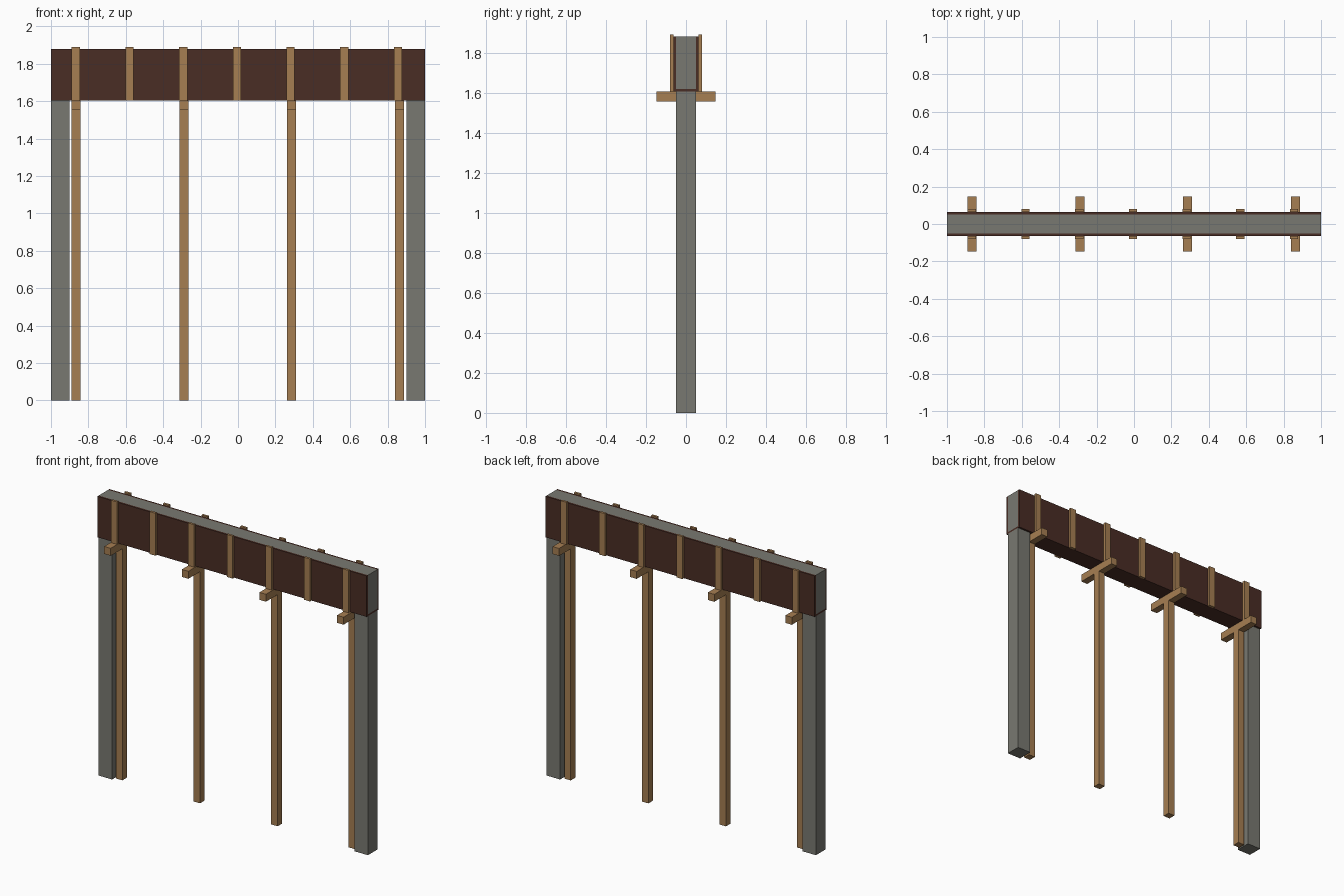
import bpy

cube = bpy.data.objects.get("Cube")
if cube:
    bpy.data.objects.remove(cube, do_unlink=True)


def material(name, rgb):
    mat = bpy.data.materials.new(name)
    mat.use_nodes = True
    colour = (*rgb, 1.0)
    mat.diffuse_color = colour
    mat.node_tree.nodes["Principled BSDF"].inputs["Base Color"].default_value = colour
    return mat


concrete = material("concrete grey", (0.19, 0.19, 0.165))
plywood = material("dark brown plywood", (0.068, 0.026, 0.018))
timber = material("light timber", (0.38, 0.21, 0.085))


def box(name, x, y, z, mat):
    """Box spanning the (min, max) pairs on each axis."""
    spans = (x, y, z)
    bpy.ops.mesh.primitive_cube_add(size=1, location=[(a + b) / 2 for a, b in spans])
    obj = bpy.context.object
    obj.name = name
    obj.scale = [b - a for a, b in spans]
    bpy.ops.object.transform_apply(location=False, rotation=False, scale=True)
    obj.data.materials.append(mat)
    return obj


def around(centre, half):
    return (centre - half, centre + half)


BEAM_BOTTOM, BEAM_TOP = 1.605, 1.88
CORE, PANEL, BATTEN = 0.05, 0.063, 0.079   # half depths of the beam layers
BAR_BOTTOM = 1.555
HALF = 0.024                               # half width of the props

# Concrete beam and its end columns
box("concrete_beam", (-1, 1), around(0, CORE), (BEAM_BOTTOM + 0.012, BEAM_TOP), concrete)
box("right_column", (-1, -0.9), around(0, CORE), (0, BEAM_BOTTOM), concrete)
box("left_column", (0.9, 1), around(0, CORE), (0, BEAM_BOTTOM), concrete)

# Plywood formwork below and on both sides of the beam
box("bottom_panel", (-1, 1), around(0, CORE), (BEAM_BOTTOM, BEAM_BOTTOM + 0.012), plywood)
for side, s in (("front", -1), ("back", 1)):
    box(side + "_panel", (-1, 1), sorted((s * CORE, s * PANEL)),
        (BEAM_BOTTOM, BEAM_TOP), plywood)
    # Upright battens stiffening the side panels
    for i in range(7):
        box(f"{side}_batten_{i + 1}", around(-0.867 + i * 0.287, 0.022),
            sorted((s * PANEL, s * BATTEN)), (BEAM_BOTTOM, BEAM_TOP + 0.01), timber)

# Props with crossbars carrying the formwork
for i in range(4):
    x = around(-0.866 + i * 0.5765, HALF)
    box(f"prop_{i + 1}", x, around(0, HALF), (0, BAR_BOTTOM), timber)
    box(f"crossbar_{i + 1}", x, around(0, 0.148), (BAR_BOTTOM, BEAM_BOTTOM), timber)
